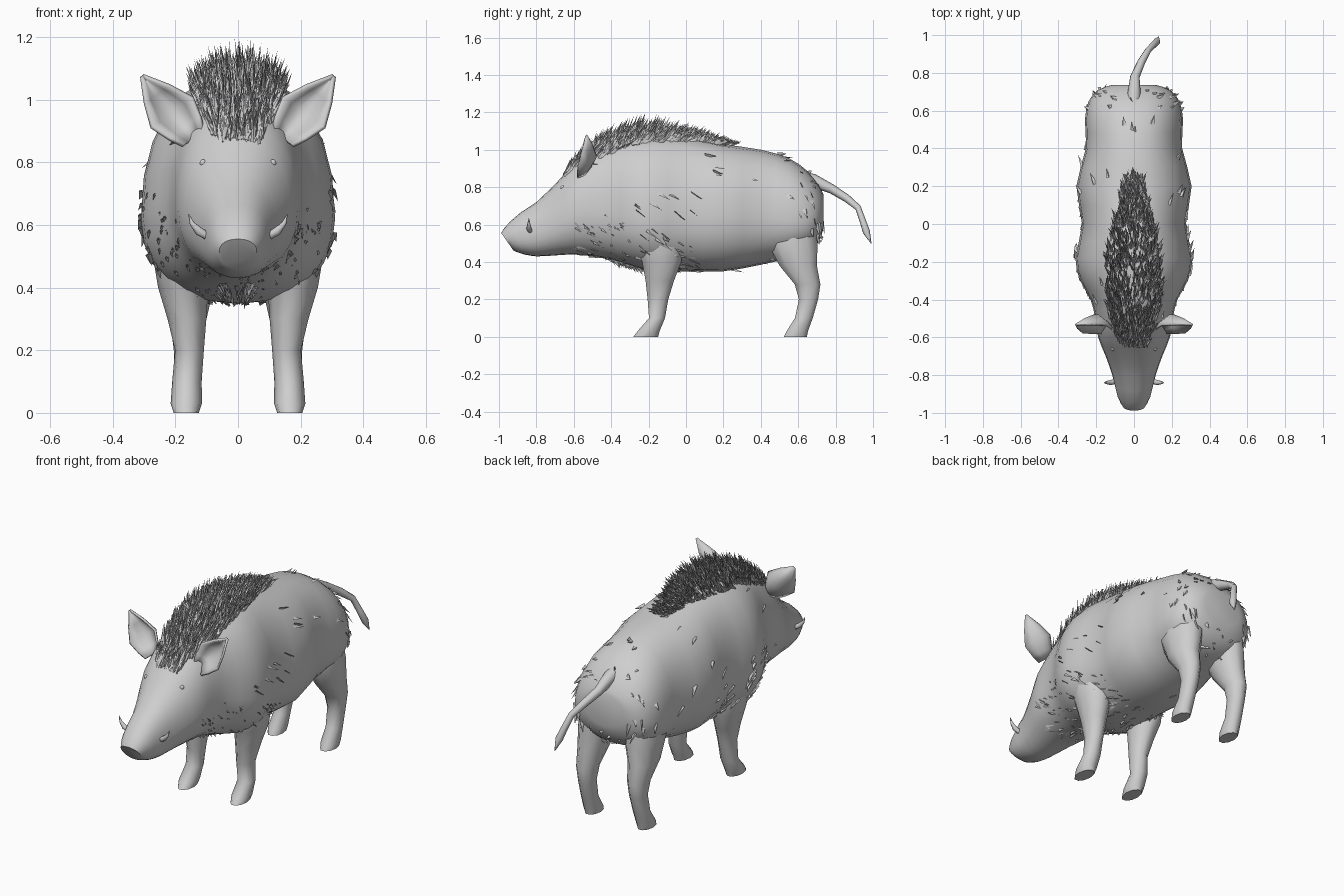
import bpy, bmesh, math, random
from mathutils import Vector

random.seed(7)
cube = bpy.data.objects.get("Cube")
if cube:
    bpy.data.objects.remove(cube, do_unlink=True)

GREY = (0.62, 0.62, 0.62, 1)
hide = bpy.data.materials.new("plain grey hide")
hide.use_nodes = True
hide.diffuse_color = GREY
hide.node_tree.nodes["Principled BSDF"].inputs["Base Color"].default_value = GREY


def finish(obj, angle=50):
    obj.data.materials.clear()
    obj.data.materials.append(hide)
    bpy.ops.object.select_all(action='DESELECT')
    obj.select_set(True)
    bpy.context.view_layer.objects.active = obj
    bpy.ops.object.shade_smooth_by_angle(angle=math.radians(angle))
    return obj


def mesh_object(name, bm, angle=50):
    mesh = bpy.data.meshes.new(name)
    bm.to_mesh(mesh)
    bm.free()
    obj = bpy.data.objects.new(name, mesh)
    bpy.context.collection.objects.link(obj)
    return finish(obj, angle)


def loft(name, rings, closed=True):
    bm = bmesh.new()
    rows = [[bm.verts.new(p) for p in ring] for ring in rings]
    n = len(rows[0])
    for a, b in zip(rows, rows[1:]):
        for i in range(n if closed else n - 1):
            j = (i + 1) % n
            bm.faces.new((a[i], a[j], b[j], b[i]))
    if closed:
        bm.faces.new(rows[0])
        bm.faces.new(rows[-1])
    bmesh.ops.recalc_face_normals(bm, faces=bm.faces[:])
    return mesh_object(name, bm)


def tube(name, path):
    curve = bpy.data.curves.new(name, 'CURVE')
    curve.dimensions = '3D'
    curve.bevel_depth = 1
    curve.bevel_resolution = 2
    curve.use_fill_caps = True
    spline = curve.splines.new('POLY')
    spline.points.add(len(path) - 1)
    for point, (co, radius) in zip(spline.points, path):
        point.co = (*co, 1)
        point.radius = radius
    obj = bpy.data.objects.new(name, curve)
    bpy.context.collection.objects.link(obj)
    bpy.ops.object.select_all(action='DESELECT')
    obj.select_set(True)
    bpy.context.view_layer.objects.active = obj
    bpy.ops.object.convert(target='MESH')
    return finish(bpy.context.object)


# Torso and head stations: y, top, bottom, half width, height of widest point
STATIONS = [
    (-.96, .555, .46, .06, .515), (-.9, .615, .44, .09, .52),
    (-.8, .72, .43, .115, .55), (-.7, .815, .435, .15, .6),
    (-.6, .925, .44, .19, .65), (-.5, 1, .43, .205, .67),
    (-.4, 1.045, .41, .23, .66), (-.3, 1.065, .38, .285, .64),
    (-.18, 1.08, .35, .31, .62), (0, 1.07, .35, .275, .64),
    (.2, 1.03, .35, .305, .64), (.4, 1, .385, .255, .64),
    (.55, .955, .42, .26, .62), (.65, .885, .45, .24, .62),
    (.71, .81, .51, .19, .64), (.735, .76, .58, .12, .67)]


def station(t):
    # Smooth interpolation along the stations
    i = min(int(t), len(STATIONS) - 2)
    f = t - i
    a, b, c, d = [STATIONS[max(0, min(len(STATIONS) - 1, i + k))] for k in (-1, 0, 1, 2)]
    return [q + .5 * f * (r - p + f * (2 * p - 5 * q + 4 * r - s + f * (3 * (q - r) + s - p)))
            for p, q, r, s in zip(a, b, c, d)]


def station_at(y):
    for i, (a, b) in enumerate(zip(STATIONS, STATIONS[1:])):
        if y <= b[0]:
            return i + max(0, (y - a[0]) / (b[0] - a[0]))
    return len(STATIONS) - 1


def power(v):
    return math.copysign(abs(v) ** .9, v)


def skin(t, angle):
    y, top, bottom, width, middle = station(t)
    s = math.sin(angle)
    z = middle + power(s) * (top - middle if s > 0 else middle - bottom)
    # The snout disc slopes back towards the chin
    slope = -.7 * max(0, min(1, (-.8 - y) / .16))
    return Vector((width * power(math.cos(angle)), y + slope * (z - middle), z))


SIDES, STEPS = 24, 2 * (len(STATIONS) - 1)
loft("body", [[skin(k / 2, math.tau * i / SIDES) for i in range(SIDES)] for k in range(STEPS + 1)])

# Leg rings: z, y centre, y radius, x centre, x radius
FRONT = [(0, -.215, .07, .165, .04), (.03, -.2, .062, .165, .05),
         (.1, -.155, .045, .163, .047), (.2, -.15, .058, .155, .046),
         (.3, -.14, .08, .163, .062), (.4, -.13, .11, .175, .08),
         (.55, -.15, .15, .175, .105), (.72, -.17, .1, .16, .09)]
REAR = [(0, .585, .065, .165, .04), (.03, .595, .06, .165, .047),
        (.1, .63, .05, .163, .042), (.2, .655, .054, .16, .045),
        (.28, .65, .072, .16, .055), (.38, .6, .105, .157, .075),
        (.5, .57, .14, .145, .092), (.65, .56, .13, .13, .09)]


def leg(name, rows, side):
    turn = [math.tau * i / 10 for i in range(10)]
    loft(name, [[(side * (x + rx * math.cos(a)), y + ry * math.sin(a), z) for a in turn]
                for z, y, ry, x, rx in rows])


def ear(name, side):
    # Cupped leaf that opens forwards, its lower edge swung to the front
    base, tip = Vector((.17, -.565, .91)), Vector((.305, -.535, 1.075))
    across = Vector((.81, -.25, -.59))
    rows = []
    for t, half in ((-.2, .04), (0, .06), (.3, .08), (.65, .047), (1, .003)):
        row = []
        for i in range(7):
            u = i / 3 - 1
            p = base.lerp(tip, t) + across * half * u
            p.y += .9 * half * (1 - u * u)
            row.append((p.x * side, p.y, p.z))
        rows.append(row)
    obj = loft(name, rows, closed=False)
    solid = obj.modifiers.new("thickness", 'SOLIDIFY')
    solid.thickness = .012
    solid.offset = 0


for side, label in ((1, "left"), (-1, "right")):
    leg("front_leg_" + label, FRONT, side)
    leg("rear_leg_" + label, REAR, side)
    ear("ear_" + label, side)
    tube("tusk_" + label, [((side * .09, -.83, .56), .012), ((side * .125, -.84, .58), .014),
                           ((side * .147, -.84, .605), .008), ((side * .158, -.84, .635), .001)])
    # Narrow eyelid set into the face
    bm = bmesh.new()
    bmesh.ops.create_uvsphere(bm, u_segments=10, v_segments=6, radius=.012)
    spot = skin(station_at(-.66), math.radians(48))
    bmesh.ops.translate(bm, verts=bm.verts[:], vec=(side * (spot.x - .005), spot.y, spot.z - .006))
    mesh_object("eye_" + label, bm)

tube("tail", [((0, .6, .86), .03), ((0, .68, .835), .036), ((.005, .78, .79), .025),
              ((.04, .86, .74), .021), ((.075, .92, .69), .017), ((.1, .945, .62), .018),
              ((.12, .965, .56), .02), ((.13, .99, .5), .002)])


def blade(bm, root, reach, half, thick):
    # Three-sided bristle, flat side towards the skin when thin
    across = reach.cross(Vector((random.uniform(-1, 1), .3, .6))).normalized() * half
    depth = reach.cross(across).normalized() * half * thick
    ring = [bm.verts.new(root + v) for v in (across, depth - across, -depth - across * .5)]
    tip = bm.verts.new(root + reach)
    for i in range(3):
        bm.faces.new((ring[i], ring[(i + 1) % 3], tip))


# Bristly mane from the brow to the middle of the back, tallest over the shoulders
bm = bmesh.new()
for _ in range(1100):
    y = random.uniform(-.65, .24)
    fade = min(1, (.28 - y) / .45)
    swell = 1 - (y + .27) / .6 if y > -.27 else 1 + (y + .27) * .8
    t = station_at(y)
    spread = (.025 + .11 * fade) * min(1, .45 + (y + .65) * 3)
    lean = random.uniform(-1, 1) * min(1, spread / station(t)[3])
    root = skin(t, math.pi / 2 - math.asin(lean))
    # Two layers: short bristles and longer ones standing clear of them
    lift = random.uniform(.05, .145) * swell * (1 - 20 * root.x ** 2)
    reach = Vector((random.uniform(-.025, .025) + .1 * root.x, random.uniform(.03, .07), lift + .005))
    blade(bm, root - reach * .1, reach, .009, .6)
mesh_object("mane", bm, 30)

# Loose tufts lying along the skin, densest on jaw, chest, shoulders and rump
bm = bmesh.new()
for i in range(300):
    drift = Vector((0, .05, -.04))
    if i % 3:
        y, angle = random.uniform(-.6, .05), random.uniform(math.pi, math.tau) + random.uniform(-.3, .3)
    elif i % 2:
        y, angle = random.uniform(.6, .72), random.uniform(0, math.tau)
        drift = Vector((0, .015, -.06))
    else:
        y, angle = random.uniform(-.5, .55), random.uniform(0, math.tau)
    t = station_at(y)
    root = skin(t, angle)
    outward = Vector((root.x, 0, root.z - station(t)[4])).normalized()
    reach = drift * random.uniform(.6, 1.3)
    reach += outward * (random.uniform(.002, .016) - reach.dot(outward))
    blade(bm, root - outward * .004, reach, .014, .3)
mesh_object("coat_tufts", bm, 30)

# Beard of longer hair at the middle of the chest
bm = bmesh.new()
for _ in range(40):
    root = skin(station_at(random.uniform(-.42, -.24)), -math.pi / 2 + random.uniform(-.2, .2))
    reach = Vector((-.3 * root.x, random.uniform(.01, .04), random.uniform(-.05, -.02)))
    blade(bm, root - reach * .2, reach, .01, .5)
mesh_object("chest_beard", bm, 30)
